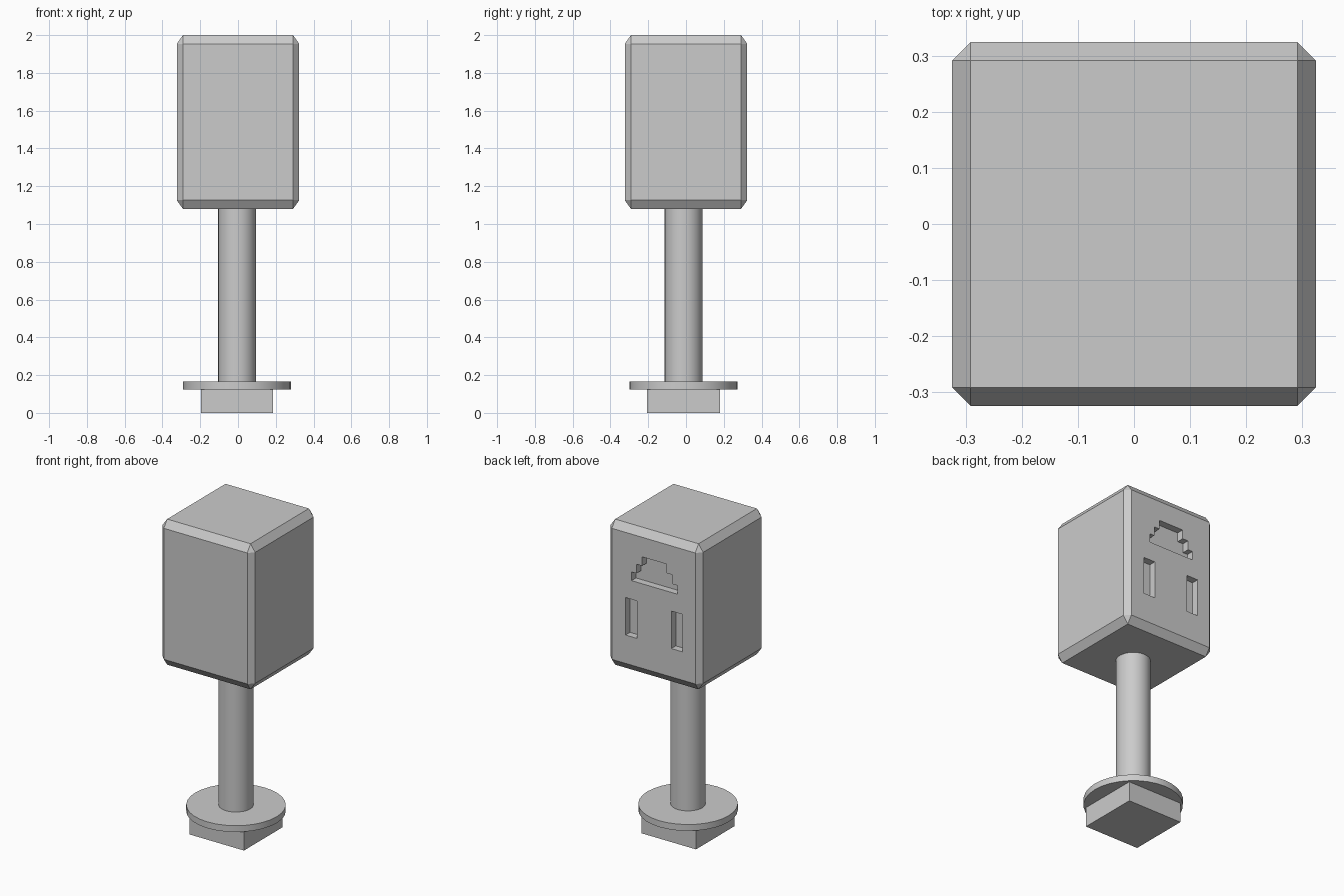
import bpy
import bmesh
from mathutils import Matrix, Vector

default = bpy.data.objects.get("Cube")
if default:
    bpy.data.objects.remove(default, do_unlink=True)

grey = bpy.data.materials.new("plain grey")
grey.use_nodes = True
colour = (0.6, 0.6, 0.6, 1)
grey.diffuse_color = colour
grey.node_tree.nodes["Principled BSDF"].inputs["Base Color"].default_value = colour


def add_object(name, bm):
    bmesh.ops.recalc_face_normals(bm, faces=bm.faces)
    mesh = bpy.data.meshes.new(name)
    bm.to_mesh(mesh)
    bm.free()
    mesh.materials.append(grey)
    obj = bpy.data.objects.new(name, mesh)
    bpy.context.collection.objects.link(obj)
    return obj


def box(name, centre, size, chamfer=0):
    """Box whose chamfer is a share of each side's half length."""
    bm = bmesh.new()
    bmesh.ops.create_cube(bm, size=2)
    if chamfer:
        bmesh.ops.bevel(bm, geom=bm.edges[:], offset=chamfer, segments=1,
                        affect='EDGES', profile=0.5)
    bmesh.ops.scale(bm, vec=Vector(size) / 2, verts=bm.verts)
    bmesh.ops.translate(bm, vec=centre, verts=bm.verts)
    return add_object(name, bm)


def cylinder(name, x, y, radius, bottom, top):
    bm = bmesh.new()
    bmesh.ops.create_cone(bm, cap_ends=True, segments=32, radius1=radius, radius2=radius,
                          depth=top - bottom,
                          matrix=Matrix.Translation((x, y, (bottom + top) / 2)))
    obj = add_object(name, bm)
    bpy.ops.object.select_all(action='DESELECT')
    obj.select_set(True)
    bpy.context.view_layer.objects.active = obj
    bpy.ops.object.shade_smooth_by_angle()
    return obj


def recess_cutter(name, outline):
    """Extrude an x-z outline through the back face."""
    bm = bmesh.new()
    face = bm.faces.new([bm.verts.new((x, floor_y, z)) for x, z in outline])
    grown = bmesh.ops.extrude_face_region(bm, geom=[face])
    verts = [v for v in grown["geom"] if isinstance(v, bmesh.types.BMVert)]
    bmesh.ops.translate(bm, vec=(0, 0.2, 0), verts=verts)
    cutter = add_object(name, bm)
    cutter.hide_render = True
    return cutter


# Mounting block, flange and post
axis_x, axis_y = -0.005, -0.013
box("base_block", (axis_x, axis_y, 0.0625), (0.382, 0.386, 0.125))
cylinder("flange", axis_x, axis_y, 0.285, 0.125, 0.165)
cylinder("post", axis_x, axis_y, 0.1, 0.15, 1.1)

# Chamfered housing
housing = box("housing", (0, 0, 1.54), (0.648, 0.648, 0.92), chamfer=0.1)

# Stepped socket and two slots sunk into the back
floor_y = 0.324 - 0.045
steps = [(0.16, 1.66), (0.16, 1.715), (0.126, 1.715), (0.126, 1.773), (0.086, 1.773), (0.086, 1.83)]
socket = [(x - 0.006, z) for x, z in steps] + [(-x - 0.006, z) for x, z in reversed(steps)]
cutters = [recess_cutter("socket_cutter", socket)]
for side in (-1, 1):
    inner, outer = side * 0.12 - 0.004, side * 0.2 - 0.004
    cutters.append(recess_cutter("slot_cutter", [(inner, 1.305), (outer, 1.305),
                                                 (outer, 1.542), (inner, 1.542)]))
for cutter in cutters:
    cut = housing.modifiers.new(cutter.name, 'BOOLEAN')
    cut.operation = 'DIFFERENCE'
    cut.solver = 'EXACT'
    cut.object = cutter

# Bake the cuts and drop the cutters
bpy.context.view_layer.update()
carved = bpy.data.meshes.new_from_object(housing.evaluated_get(bpy.context.evaluated_depsgraph_get()))
housing.modifiers.clear()
housing.data = carved
for cutter in cutters:
    bpy.data.objects.remove(cutter, do_unlink=True)
